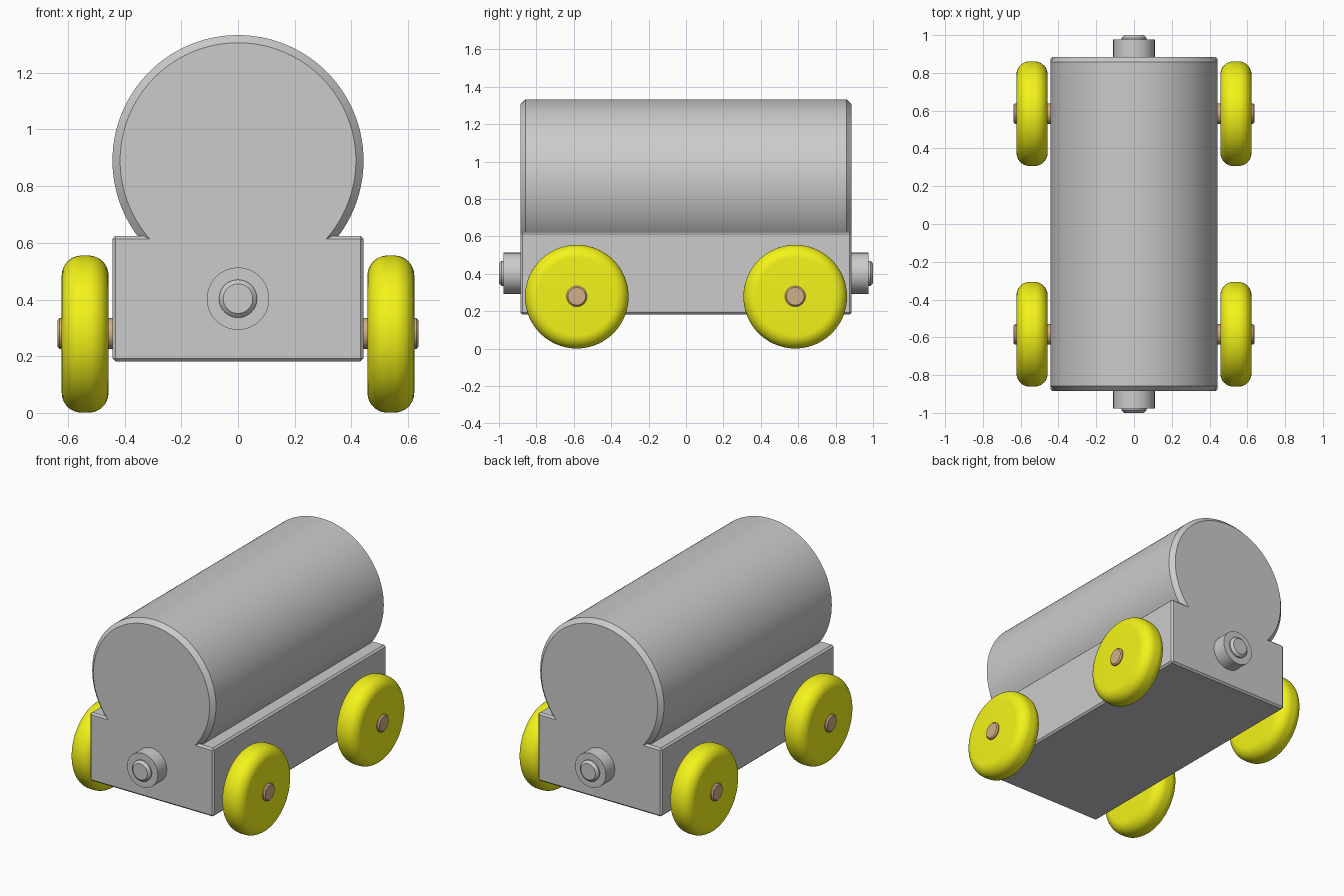
import bpy, bmesh
from math import sin, cos, pi, radians
from mathutils import Vector

if "Cube" in bpy.data.objects:
    bpy.data.objects.remove(bpy.data.objects["Cube"])


def finish(name, bm, color=None):
    bmesh.ops.recalc_face_normals(bm, faces=bm.faces)
    mesh = bpy.data.meshes.new(name)
    bm.to_mesh(mesh)
    bm.free()
    mesh.shade_smooth()
    mesh.set_sharp_from_angle(angle=radians(30))
    ob = bpy.data.objects.new(name, mesh)
    bpy.context.collection.objects.link(ob)
    if color:
        mesh.materials.append(color)
    return ob


def lathe(name, profile, axis, center, color=None, n=96):
    """Solid of revolution from (distance along axis, radius) points, flat capped ends."""
    bm = bmesh.new()
    rings = []
    for t, r in profile:
        ring = []
        for i in range(n):
            a = 2 * pi * i / n
            p = (t, r * cos(a), r * sin(a)) if axis == 'X' else (r * cos(a), t, r * sin(a))
            ring.append(bm.verts.new(Vector(p) + Vector(center)))
        rings.append(ring)
    for a, b in zip(rings, rings[1:]):
        for i in range(n):
            j = (i + 1) % n
            bm.faces.new((a[i], a[j], b[j], b[i]))
    bm.faces.new(rings[0])
    bm.faces.new(rings[-1])
    return finish(name, bm, color)


def rod(half, r, c):
    """Cylinder profile with a chamfer c at both ends."""
    return [(-half, r - c), (-half + c, r), (half - c, r), (half, r - c)]


def material(name, rgb):
    m = bpy.data.materials.new(name)
    m.diffuse_color = (*rgb, 1)
    m.use_nodes = True
    m.node_tree.nodes["Principled BSDF"].inputs["Base Color"].default_value = m.diffuse_color
    return m


yellow = material("yellow", (0.9, 0.9, 0.01))
wood = material("wood", (0.65, 0.43, 0.25))

# chassis block with chamfered edges
bm = bmesh.new()
bmesh.ops.create_cube(bm, size=1)
for v in bm.verts:
    v.co = Vector((v.co.x * 0.886, v.co.y * 1.77, v.co.z * 0.443 + 0.403))
bmesh.ops.bevel(bm, geom=bm.edges[:], offset=0.011, segments=1, affect='EDGES')
finish("chassis", bm)

# tank lying on the chassis
lathe("tank", rod(0.885, 0.443, 0.027), 'Y', (0, 0, 0.89), n=160)

# wheel profile with rounded rim
R, W, F = 0.277, 0.0825, 0.07
arc = [(W - F + F * sin(a), R - F + F * cos(a))
       for a in (pi / 2 * i / 12 for i in range(13))]
wheel_profile = [(-t, r) for t, r in reversed(arc)] + arc

for y, end in ((-0.584, "front"), (0.584, "rear")):
    lathe(end + "_axle", rod(0.637, 0.055, 0.008), 'X', (0, y, 0.28), wood, 64)
    for s, side in ((-1, "left"), (1, "right")):
        lathe(f"{end}_{side}_wheel", wheel_profile, 'X', (s * 0.5395, y, 0.278), yellow)

# couplings at both ends: collar and protruding pin
for s, end in ((-1, "front"), (1, "rear")):
    lathe(end + "_coupling_collar", [(s * 0.87, 0.11), (s * 0.977, 0.11)],
          'Y', (0, 0, 0.403), n=64)
    lathe(end + "_coupling_pin", [(s * 0.9, 0.067), (s * 0.986, 0.067), (s, 0.052)],
          'Y', (0, 0, 0.403), n=64)
